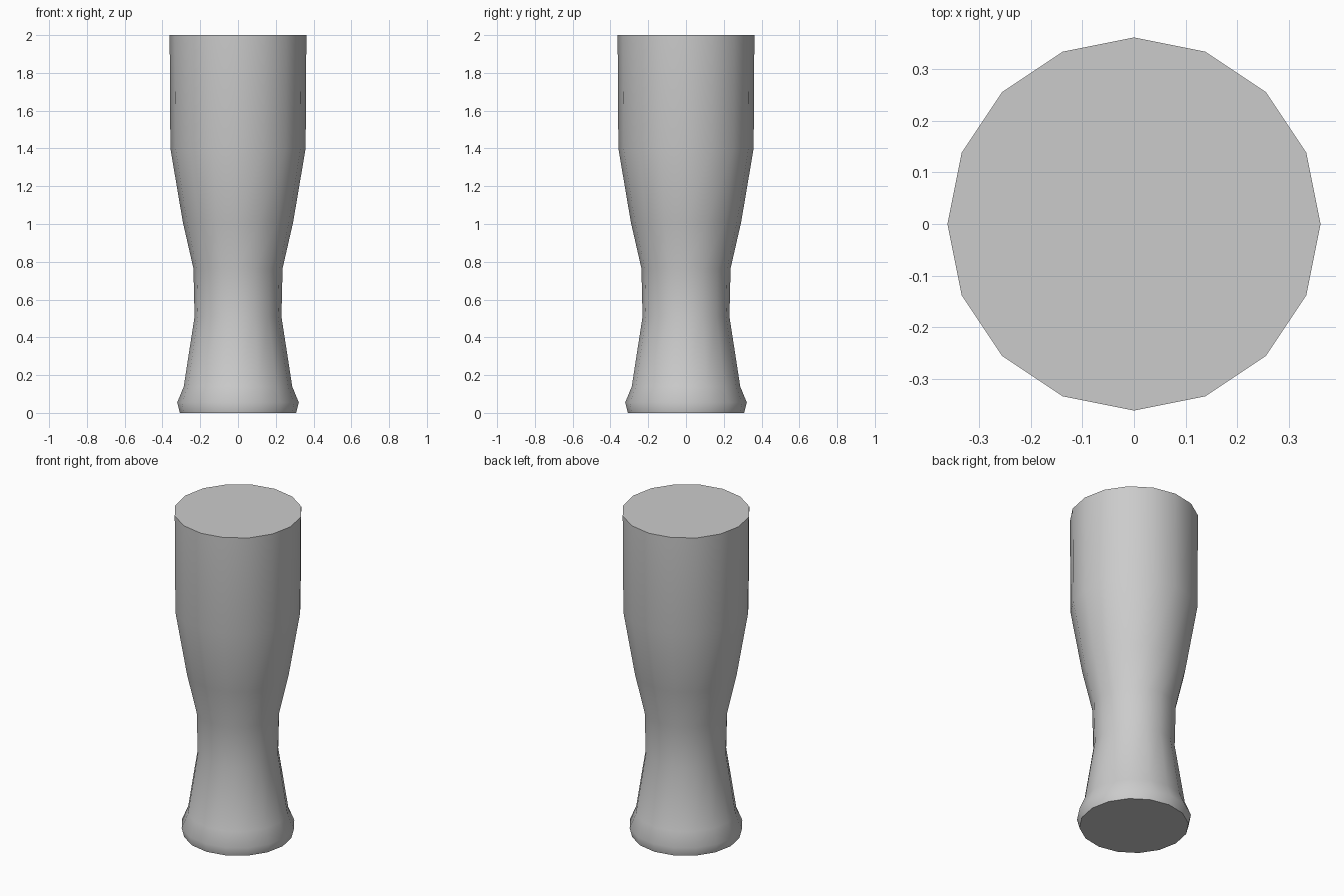
import bpy, bmesh, math

if "Cube" in bpy.data.objects:
    bpy.data.objects.remove(bpy.data.objects["Cube"])

SIDES = 16
# (radius, height) outline of the glass from foot to rim
PROFILE = [(0.308, 0.0), (0.322, 0.055), (0.287, 0.14), (0.23, 0.51),
           (0.236, 0.765), (0.292, 1.01), (0.358, 1.40), (0.362, 2.0)]

bm = bmesh.new()
rings = []
for r, z in PROFILE:
    rings.append([bm.verts.new((r * math.cos(2 * math.pi * i / SIDES),
                                r * math.sin(2 * math.pi * i / SIDES), z))
                  for i in range(SIDES)])

# Curved wall
for low, high in zip(rings, rings[1:]):
    for i in range(SIDES):
        j = (i + 1) % SIDES
        bm.faces.new((low[i], low[j], high[j], high[i]))

# Flat base and flat top
bm.faces.new(rings[0][::-1])
bm.faces.new(rings[-1])

mesh = bpy.data.meshes.new("tall_glass")
bm.to_mesh(mesh)
bm.free()
glass = bpy.data.objects.new("tall_glass", mesh)
bpy.context.collection.objects.link(glass)

# Smooth wall, crisp rims
bpy.context.view_layer.objects.active = glass
glass.select_set(True)
bpy.ops.object.shade_smooth_by_angle(angle=math.radians(50))
